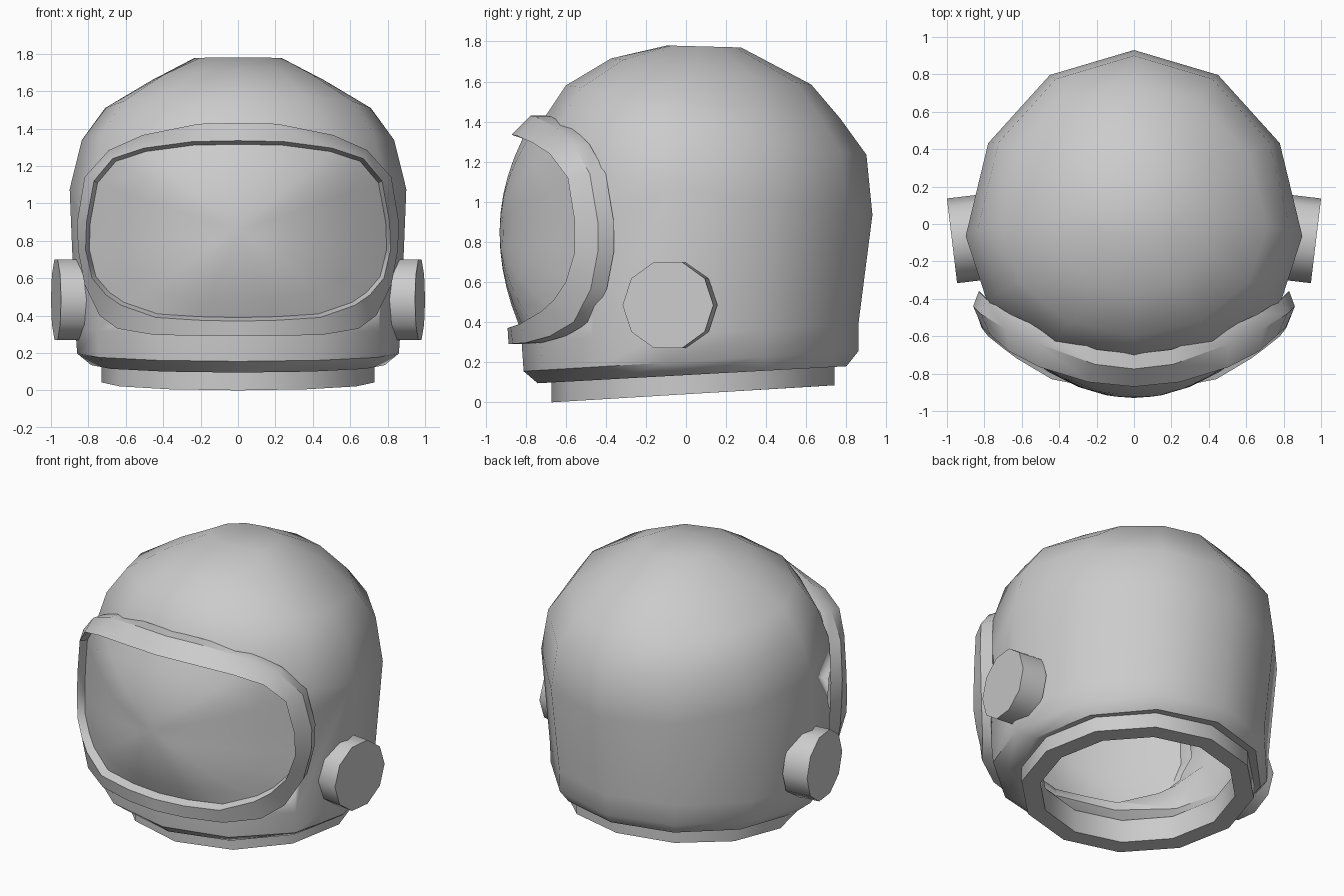
import bpy, math
from mathutils import Vector

if "Cube" in bpy.data.objects:
    bpy.data.objects.remove(bpy.data.objects["Cube"])


def make(name, verts, faces, angle=40):
    me = bpy.data.meshes.new(name)
    me.from_pydata([tuple(v) for v in verts], [], faces)
    ob = bpy.data.objects.new(name, me)
    bpy.context.collection.objects.link(ob)
    bpy.ops.object.select_all(action='DESELECT')
    ob.select_set(True)
    bpy.context.view_layer.objects.active = ob
    # consistent normals
    bpy.ops.object.mode_set(mode='EDIT')
    bpy.ops.mesh.select_all(action='SELECT')
    bpy.ops.mesh.normals_make_consistent(inside=False)
    bpy.ops.object.mode_set(mode='OBJECT')
    bpy.ops.object.shade_smooth_by_angle(angle=math.radians(angle))
    return ob


def bridge(a, b, n):
    """Quads between ring a and ring b of n vertices."""
    return [(a * n + i, a * n + (i + 1) % n, b * n + (i + 1) % n, b * n + i) for i in range(n)]


N = 12


def ring(yf, zf, yb, zb, hx, shift=0.13):
    """Tilted egg-shaped 12-sided ring through a front and a back point."""
    cy = (yf + yb) / 2 - shift * hx / 0.9
    out = []
    for i in range(N):
        a = math.tau * i / N
        s = math.sin(a)
        y = cy + s * ((yb - cy) if s > 0 else (cy - yf))
        z = zf + (zb - zf) * (y - yf) / (yb - yf)
        out.append(Vector((hx * math.cos(a), y, z)))
    return out


# Shell: neck ring, lip, wall and dome, then the inner wall
neck = [ring(-.67, 0, .74, .085, .73, 0), ring(-.67, .1, .74, .185, .73, 0),
        ring(-.74, .095, .80, .18, .785, .05), ring(-.81, .155, .86, .255, .86)]
wall = [ring(-.82, .30, .86, .39, .87), ring(-.80, 1.18, .93, .935, .90),
        ring(-.71, 1.415, .90, 1.235, .835), ring(-.60, 1.58, .77, 1.415, .71),
        ring(-.375, 1.715, .625, 1.585, .46), ring(-.095, 1.78, .275, 1.77, .235)]
mid = Vector((0, .05, .8))
inner = [[mid + (v - mid) * .91 for v in r] for r in reversed(wall)]
throat = [ring(-.56, .16, .63, .24, .61, 0), ring(-.56, .007, .63, .078, .61, 0)]
rings = neck + wall + inner + throat
top, first_in = len(neck + wall) - 1, len(neck + wall)
faces = []
for k in range(len(rings)):
    if k != top:
        faces += bridge(k, (k + 1) % len(rings), N)
faces += [tuple(range(top * N, top * N + N)), tuple(range(first_in * N, first_in * N + N))]
shell = make("helmet_shell", [v for r in rings for v in r], faces)

# Visor frame: half loops of (x, y, z), mirrored
ridge_half = [(0, -.775, 1.43), (.21, -.75, 1.425), (.51, -.64, 1.365), (.69, -.56, 1.285),
              (.82, -.48, 1.14), (.86, -.44, .90), (.855, -.44, .75), (.82, -.475, .565),
              (.74, -.56, .40), (.645, -.68, .33), (.45, -.80, .297), (.21, -.865, .292), (0, -.885, .29)]
front_half = [(0, -.87, 1.335), (.245, -.845, 1.33), (.505, -.765, 1.295), (.67, -.68, 1.24),
              (.77, -.59, 1.12), (.81, -.555, .90), (.815, -.555, .75), (.78, -.60, .60),
              (.705, -.66, .51), (.625, -.72, .455), (.44, -.83, .39), (.21, -.875, .375), (0, -.89, .37)]


def mirrored(half):
    return [Vector(p) for p in half] + [Vector((-x, y, z)) for x, y, z in half[-2:0:-1]]


ridge, front = mirrored(ridge_half), mirrored(front_half)
M = len(ridge)
back = [Vector((v.x * .965, v.y + .08, v.z)) for v in ridge]
inside = [Vector((v.x * .975, v.y + .055, .85 + (v.z - .85) * .96)) for v in front]
make("visor_frame", back + ridge + front + inside,
     [f for k in range(4) for f in bridge(k, (k + 1) % 4, M)], 35)

# Visor: bulging pane filling the frame
steps = (1, .8, .6, .4, .2)
pane = [Vector((v.x * s, -.93 + (v.y + .93) * s * s, .85 + (v.z - .85) * s))
        for s in steps for v in inside]
faces = [f for k in range(4) for f in bridge(k, k + 1, M)]
pane.append(Vector((0, -.93, .85)))
faces += [(4 * M + i, 4 * M + (i + 1) % M, 5 * M) for i in range(M)]
visor = make("visor", pane, faces)
# an open pane: make its normals face forward
if visor.data.polygons[-1].normal.y > 0:
    visor.data.flip_normals()

# Face opening cut through the shell
cut = [Vector((v.x * .99, y, v.z)) for y in (-1.5, -.12) for v in inside]
cutter = make("opening_cutter", cut, bridge(0, 1, M) + [tuple(range(M)), tuple(range(M, 2 * M))])
cutter.hide_render = True
cutter.hide_viewport = True
cutter.display_type = 'WIRE'
mod = shell.modifiers.new("face_opening", 'BOOLEAN')
mod.object = cutter
mod.operation = 'DIFFERENCE'
mod.solver = 'EXACT'

# Ear cups: ten-sided cylinders turned slightly forward
for side, name in ((1, "ear_cup_right"), (-1, "ear_cup_left")):
    axis = Vector((side, -.12, 0)).normalized()
    tang = Vector((.12 * side, 1, 0)).normalized()
    face_c = Vector((side * .973, -.09, .485))
    verts = []
    for depth in (0, .17):
        for i in range(10):
            a = math.tau * (i + .5) / 10 + math.radians(90)
            verts.append(face_c - axis * depth + tang * .228 * math.cos(a)
                         + Vector((0, 0, .226 * math.sin(a))))
    make(name, verts, bridge(0, 1, 10) + [tuple(range(10)), tuple(range(10, 20))])
